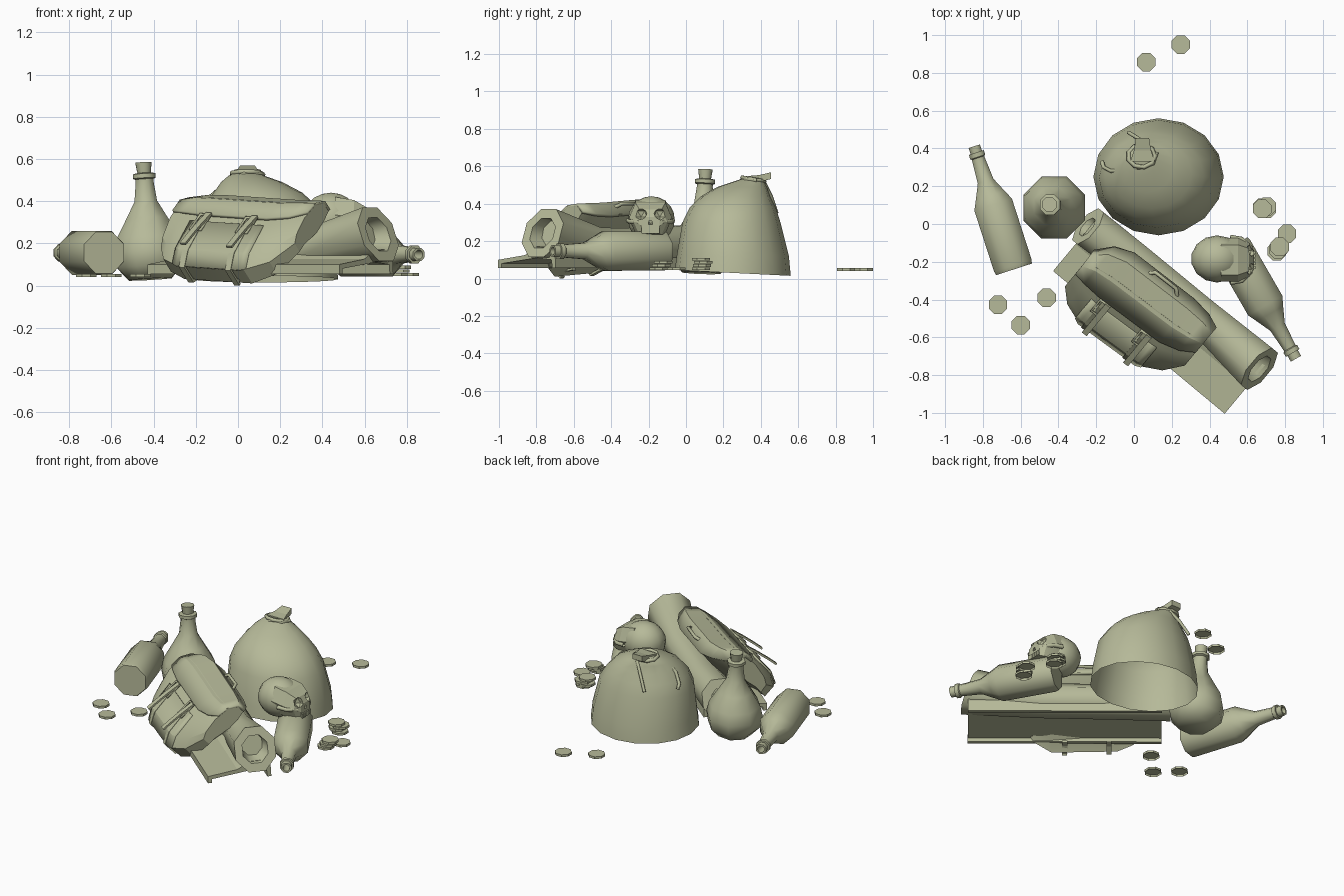
import bpy, bmesh, math
from mathutils import Vector

if "Cube" in bpy.data.objects:
    bpy.data.objects.remove(bpy.data.objects["Cube"])

COLOUR = (0.47, 0.49, 0.32, 1)
mat = bpy.data.materials.new("pale_olive")
mat.use_nodes = True
mat.diffuse_color = COLOUR
mat.node_tree.nodes["Principled BSDF"].inputs["Base Color"].default_value = COLOUR


def finish(name, bm, angle=35, thickness=0):
    """Turn a bmesh into a shaded object."""
    bmesh.ops.recalc_face_normals(bm, faces=bm.faces)
    me = bpy.data.meshes.new(name)
    bm.to_mesh(me)
    bm.free()
    ob = bpy.data.objects.new(name, me)
    bpy.context.collection.objects.link(ob)
    me.materials.append(mat)
    if thickness:
        mod = ob.modifiers.new("thickness", 'SOLIDIFY')
        mod.thickness = thickness
        mod.offset = 0
    bpy.ops.object.select_all(action='DESELECT')
    ob.select_set(True)
    bpy.context.view_layer.objects.active = ob
    if angle:
        bpy.ops.object.shade_smooth_by_angle(angle=math.radians(angle))
    return ob


def loft(name, rings, closed=True, caps=(True, True), **kw):
    """Skin a list of equal-length rings of points."""
    bm = bmesh.new()
    vs = [[bm.verts.new(p) for p in r] for r in rings]
    n = len(rings[0])
    for a, b in zip(vs, vs[1:]):
        for i in range(n if closed else n - 1):
            j = (i + 1) % n
            bm.faces.new((a[i], a[j], b[j], b[i]))
    if closed and caps[0]:
        bm.faces.new(vs[0])
    if closed and caps[1]:
        bm.faces.new(vs[-1])
    return finish(name, bm, **kw)


def lathe(name, profile, base, axis, turn=0, caps=(True, True), angle=50):
    """Revolve (radius, distance) pairs about an axis, with eight sides."""
    rot = Vector(axis).to_track_quat('Z', 'Y')
    rings = []
    for r, h in profile:
        ring = []
        for i in range(8):
            t = math.tau * (i + 0.5) / 8 + math.radians(turn)
            ring.append(Vector(base) + rot @ Vector((r * math.cos(t), r * math.sin(t), h)))
        rings.append(ring)
    return loft(name, rings, caps=caps, angle=angle)


def rope(name, points, radius, cyclic=False):
    cu = bpy.data.curves.new(name, 'CURVE')
    cu.dimensions = '3D'
    cu.bevel_depth = radius
    cu.bevel_resolution = 1
    sp = cu.splines.new('POLY')
    sp.points.add(len(points) - 1)
    for p, co in zip(sp.points, points):
        p.co = (*co, 1)
    sp.use_cyclic_u = cyclic
    cu.materials.append(mat)
    bpy.context.collection.objects.link(bpy.data.objects.new(name, cu))


def box(name, centre, size):
    bm = bmesh.new()
    bmesh.ops.create_cube(bm, size=1)
    bmesh.ops.scale(bm, vec=size, verts=bm.verts)
    bmesh.ops.translate(bm, vec=centre, verts=bm.verts)
    finish(name, bm, angle=0)


# Sack with a leaning shoulder, open underneath
sack = [(.03, .13, .25, .345, .31), (.12, .13, .25, .335, .30), (.3, .12, .243, .305, .262),
        (.38, .107, .25, .263, .23), (.44, .095, .265, .21, .185), (.49, .065, .3, .145, .132),
        (.52, .04, .34, .085, .08), (.54, .04, .365, .05, .045)]
rings = []
for z, cx, cy, rx, ry in sack:
    ring = []
    for i in range(16):
        t = math.tau * i / 16
        y = cy + ry * math.sin(t)
        ring.append((cx + rx * math.cos(t), y, z - .05 * (y - .25) * (z < .1)))
    rings.append(ring)
loft("sack", rings, caps=(False, True), angle=50)
loft("sack_tuft", [[(.045 + s * w, y, z + h) for s, h in ((-1, -.018), (1, -.018), (1, .018), (-1, .018))]
                   for y, z, w in ((.33, .53, .065), (.39, .535, .045), (.455, .55, .035))], angle=0)
rope("sack_tie", [(.04 + .072 * math.cos(t * .7), .36 + .06 * math.sin(t * .7),
                   .53 - .01 * math.sin(t * .7)) for t in range(9)], .012, True)
rope("tie_long_end", [(.12, .38, .525), (.1, .32, .53), (.03, .3, .53), (-.05, .285, .49),
                      (-.12, .28, .43), (-.16, .3, .37), (-.17, .33, .35)], .011)
rope("tie_short_end", [(.07, .42, .51), (.02, .455, .44), (-.03, .485, .35)], .01)

# Standing flask and its stopper
up = (-.06, .04, 1)
lathe("flask", [(.11, 0), (.165, .06), (.177, .13), (.16, .2), (.105, .29), (.058, .37),
                (.046, .46), (.046, .475), (.058, .48), (.058, .5), (.036, .505)],
      (-.415, .082, .03), up, turn=33.7)
lathe("flask_stopper", [(.032, .49), (.042, .555)], (-.415, .082, .03), up, turn=33.7)

# Two bottles lying on their sides
bottle = [(.107, 0), (.113, .02), (.113, .36), (.087, .41), (.047, .49), (.037, .62),
          (.045, .625), (.045, .65), (.034, .65), (.034, .685), (.022, .685), (.022, .6)]
lathe("west_bottle", bottle, (-.635, -.24, .155), (-.307, .95, 0))
lathe("east_bottle", bottle, (.515, -.12, .147), (.5, -.866, 0))


# Slanted frame shared by the pack and the bedroll: along, outward, height
def slant(a, v, z):
    return Vector((.77 * a - .64 * v, -.64 * a - .77 * v, z))


# Bedroll: octagonal roll, pressed down in the middle, with a bore at each end
roll = [(-.1, .17, .175, .05, .05, .3), (-.18, .17, .175, .06, .06, .4),
        (-.18, .165, .175, .118, .118, .4), (.12, .155, .17, .113, .108, 0),
        (.58, .145, .172, .105, .108, 0), (1, .165, .243, .138, .138, -.4),
        (1, .165, .243, .085, .085, -.4), (.92, .165, .243, .07, .07, -.3)]
loft("bedroll", [[slant(a + lean * rz * math.sin(t), v + rv * math.cos(t), z + rz * math.sin(t))
                  for t in [math.tau * (i + .5) / 8 for i in range(8)]]
                 for a, v, z, rv, rz, lean in roll], angle=50)

# Loose flap of the bedroll, hollow underneath
flap = [(.44, .055), (.465, .055), (.465, .1), (.28, .125), (.2, .17), (.1, .17), (.07, .13),
        (.065, .055), (.09, .055), (.095, .1), (.2, .11), (.44, .08)]
loft("bedroll_flap", [[slant(a, v, z) for v, z in flap] for a in (-.17, 1.01)], angle=0)

# Backpack leaning on the bedroll; the table shifts and scales its section along its length
section = [(.13, .34), (.19, .4), (.31, .385), (.45, .29), (.56, .16), (.585, .085),
           (.52, .02), (.46, .075), (.24, .2)]
shape = [(-.07, .01, .055, .52, .72), (0, .003, .03, .84, .92), (.1, 0, .012, 1, 1),
         (.5, -.02, -.01, .98, 1), (.61, -.045, .01, .82, .88), (.685, -.08, .06, .55, .6)]
MID = (.36, .22)


def pack_ring(a, grow, pts):
    for low, high in zip(shape, shape[1:]):
        if a <= high[0]:
            f = (a - low[0]) / (high[0] - low[0])
            dv, dz, sv, sz = (p + (q - p) * f for p, q in zip(low[1:], high[1:]))
            return [slant(a, MID[0] + dv + (v - MID[0]) * sv * grow,
                          MID[1] + dz + (z - MID[1]) * sz * grow) for v, z in pts]


loft("backpack", [pack_ring(row[0], 1, section) for row in shape], angle=25)

# Lid over the upper half, and a pocket panel below it
loft("pack_lid", [pack_ring(row[0], 1.04, section[:3] + [(.41, .32)]) for row in shape],
     closed=False, thickness=.018, angle=20)
loft("pocket", [pack_ring(a, g, section[3:6]) for a, g in
                [(.08, 1), (.11, 1.03), (.48, 1.03), (.51, 1)]],
     closed=False, thickness=.012, angle=20)

# Straps, buckles and loose tails
for i, a in enumerate((.15, .42)):
    loft(f"strap_{i + 1}", [pack_ring(a + d, 1.05, section[:7]) for d in (-.016, .016)],
         closed=False, thickness=.012, angle=0)
    loft(f"under_strap_{i + 1}", [[slant(a + d, v, z) for v, z in ((.53, .02), (.47, .045), (.43, .05))]
                                  for d in (-.016, .016)], closed=False, thickness=.012, angle=0)
    tail = [(.42, .33), (.5, .275), (.56, .23), (.61, .19)]
    loft(f"strap_tail_{i + 1}", [pack_ring(a + d + .02, 1.03, tail) for d in (-.016, .016)],
         closed=False, thickness=.012, angle=0)
    rope(f"buckle_{i + 1}", [pack_ring(a + d, 1.06, [p])[0] for d, p in
                             ((-.03, (.42, .32)), (.03, (.42, .32)),
                              (.03, (.49, .255)), (-.03, (.49, .255)))], .008, True)
loft("cross_strap", [pack_ring(row[0], 1.06, [(.29, .388), (.325, .375)]) for row in shape],
     closed=False, thickness=.012, angle=0)
rope("carry_handle", [slant(a, v, z) for a, v, z in
                      ((.22, .16, .38), (.25, .125, .4), (.39, .12, .4), (.42, .15, .38))], .011)

# Skull: cranium and face with carved sockets
bm = bmesh.new()
bmesh.ops.create_uvsphere(bm, u_segments=14, v_segments=10, radius=1)
bmesh.ops.scale(bm, vec=(.138, .125, .125), verts=bm.verts)
bmesh.ops.translate(bm, vec=(.44, -.185, .315), verts=bm.verts)
cranium = finish("skull_cranium", bm, 40)
face = loft("skull_face", [[(x, -.19 + w * s, z) for s, w, z in
                            ((-1, b, lo), (-1, t, (lo + hi) / 2), (-1, b, hi),
                             (1, b, hi), (1, t, (lo + hi) / 2), (1, b, lo))]
                           for x, lo, hi, b, t in ((.46, .25, .42, .08, .115),
                                                   (.55, .24, .405, .08, .115),
                                                   (.61, .235, .37, .06, .09),
                                                   (.635, .24, .33, .045, .05))], angle=20)
for y, z, r in ((-.05, .345, .036), (.05, .345, .036), (0, .3, .02)):
    bm = bmesh.new()
    bmesh.ops.create_icosphere(bm, subdivisions=1, radius=r)
    bmesh.ops.translate(bm, vec=(.622, -.19 + y, z), verts=bm.verts)
    cutter = finish("socket_cutter", bm, 0)
    cutter.hide_render = True
    for target in (cranium, face):
        bpy.context.view_layer.objects.active = target
        mod = target.modifiers.new("socket", 'BOOLEAN')
        mod.operation = 'DIFFERENCE'
        mod.object = cutter
        bpy.ops.object.modifier_apply(modifier=mod.name)
    bpy.data.objects.remove(cutter)
for i in range(5):
    box(f"tooth_{i + 1}", (.635, -.19 + (i - 2) * .02, .255), (.016, .016, .03))
for s in (-1, 1):
    rope("cheekbone", [(.51, -.19 + s * .12, .31), (.57, -.19 + s * .11, .305),
                       (.62, -.19 + s * .06, .3)], .013)

# Coins: singles, then two small stacks
coins = [(.065, .857, .04), (.248, .95, .04), (-.72, -.427, .04), (-.6, -.535, .04),
         (-.463, -.39, .04), (.81, -.052, .045)]
coins += [(.69 + .012 * (-1) ** i, .08 + .006 * (i % 3), .045 + .017 * i) for i in range(4)]
coins += [(.755 + .008 * i, -.145 + .012 * i, .045 + .017 * i) for i in range(3)]
for i, (x, y, z) in enumerate(coins):
    lathe(f"coin_{i + 1}", [(.053, 0), (.053, .015)], (x, y, z), (0, 0, 1), caps=(False, True), angle=0)
